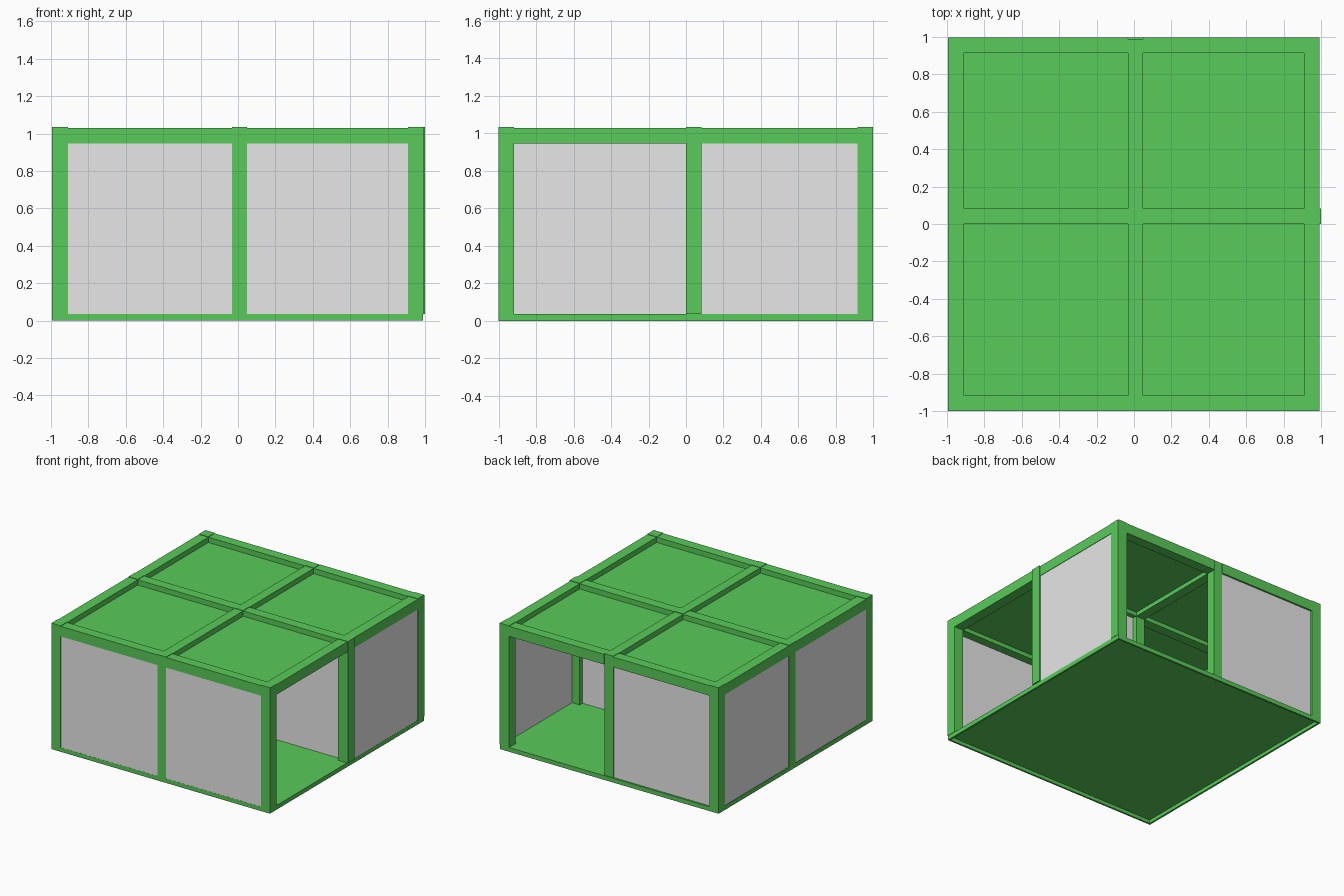
import bpy

cube = bpy.data.objects.get("Cube")
if cube:
    bpy.data.objects.remove(cube, do_unlink=True)


def material(name, color):
    mat = bpy.data.materials.new(name)
    mat.use_nodes = True
    mat.diffuse_color = (*color, 1)
    mat.node_tree.nodes["Principled BSDF"].inputs["Base Color"].default_value = (*color, 1)
    return mat


green = material("green paint", (0.10, 0.60, 0.10))
grey = material("grey panel", (0.80, 0.80, 0.80))
pale = material("pale panel", (0.97, 0.97, 0.97))


def box(name, xs, ys, zs, mat):
    """Box between two limits on each axis."""
    spans = (xs, ys, zs)
    bpy.ops.mesh.primitive_cube_add(size=1, location=[(a + b) / 2 for a, b in spans])
    obj = bpy.context.object
    obj.name = name
    obj.scale = [b - a for a, b in spans]
    bpy.ops.object.transform_apply(location=False, rotation=False, scale=True)
    obj.data.materials.append(mat)
    return obj


# Grid lines of the frame: post limits along each axis
X = {"right": (-0.995, -0.91), "middle": (-0.033, 0.047), "left": (0.908, 0.993)}
Y = {"front": (-1.0, -0.917), "middle": (0.0, 0.083), "back": (0.915, 0.998)}
FLOOR, BEAM, TOP, CAP = 0.035, 0.947, 1.03, 1.034
xs, ys = list(X.values()), list(Y.values())
x_bays = {"right": (xs[0][1], xs[1][0]), "left": (xs[1][1], xs[2][0])}
y_bays = {"front": (ys[0][1], ys[1][0]), "back": (ys[1][1], ys[2][0])}

# Thin floor sheet resting on a narrow rim, hollow underneath
RIM = 0.015
west, east, south, north = -0.995, 0.99, -1.0, 0.998
box("floor_sheet", (west, east), (south, north), (0.029, FLOOR), green)
for name, yr in (("front", (south, south + RIM)), ("back", (north - RIM, north))):
    box(f"floor_rim_{name}", (west, east), yr, (0, 0.029), green)
for name, xr in (("right", (west, west + RIM)), ("left", (east - RIM, east))):
    box(f"floor_rim_{name}", xr, (south + RIM, north - RIM), (0, 0.029), green)

# Nine posts; the middle one on the left side stands slightly proud
for xn, xr in X.items():
    for yn, yr in Y.items():
        proud = 0.007 if (xn, yn) == ("left", "middle") else 0
        setback = 0.008 if (xn, yn) == ("middle", "back") else 0
        box(f"post_{yn}_{xn}", (xr[0], xr[1] + proud), (yr[0], yr[1] - setback),
            (FLOOR, CAP), green)

# Roof beams between the posts
for xn, bay in x_bays.items():
    for yn, yr in Y.items():
        box(f"cross_beam_{yn}_{xn}", bay, yr, (BEAM, TOP), green)
for yn, bay in y_bays.items():
    for xn, xr in X.items():
        box(f"long_beam_{xn}_{yn}", xr, bay, (BEAM, TOP), green)

# Thin roof sheets set halfway down the beams
for xn, xb in x_bays.items():
    for yn, yb in y_bays.items():
        box(f"roof_sheet_{yn}_{xn}", xb, yb, (0.981, 0.987), green)

# Wall panels: the front left side bay and the back left bay stay open
WALL = (FLOOR, BEAM)
for xn, bay in x_bays.items():
    panel = box(f"front_panel_{xn}", bay, (-0.999, -0.987), WALL, grey)
    panel.data.materials.append(pale)
    for face in panel.data.polygons:
        face.material_index = int(face.normal.y > 0.5)
box("back_panel", x_bays["right"], (0.972, 0.984), WALL, grey)
for yn, bay in y_bays.items():
    box(f"right_panel_{yn}", (-0.991, -0.979), bay, WALL, grey)
box("left_panel", (0.977, 0.989), y_bays["back"], WALL, grey)

# Inner partition from the centre post to the left side
box("partition", x_bays["left"], (0.034, 0.046), WALL, pale)
